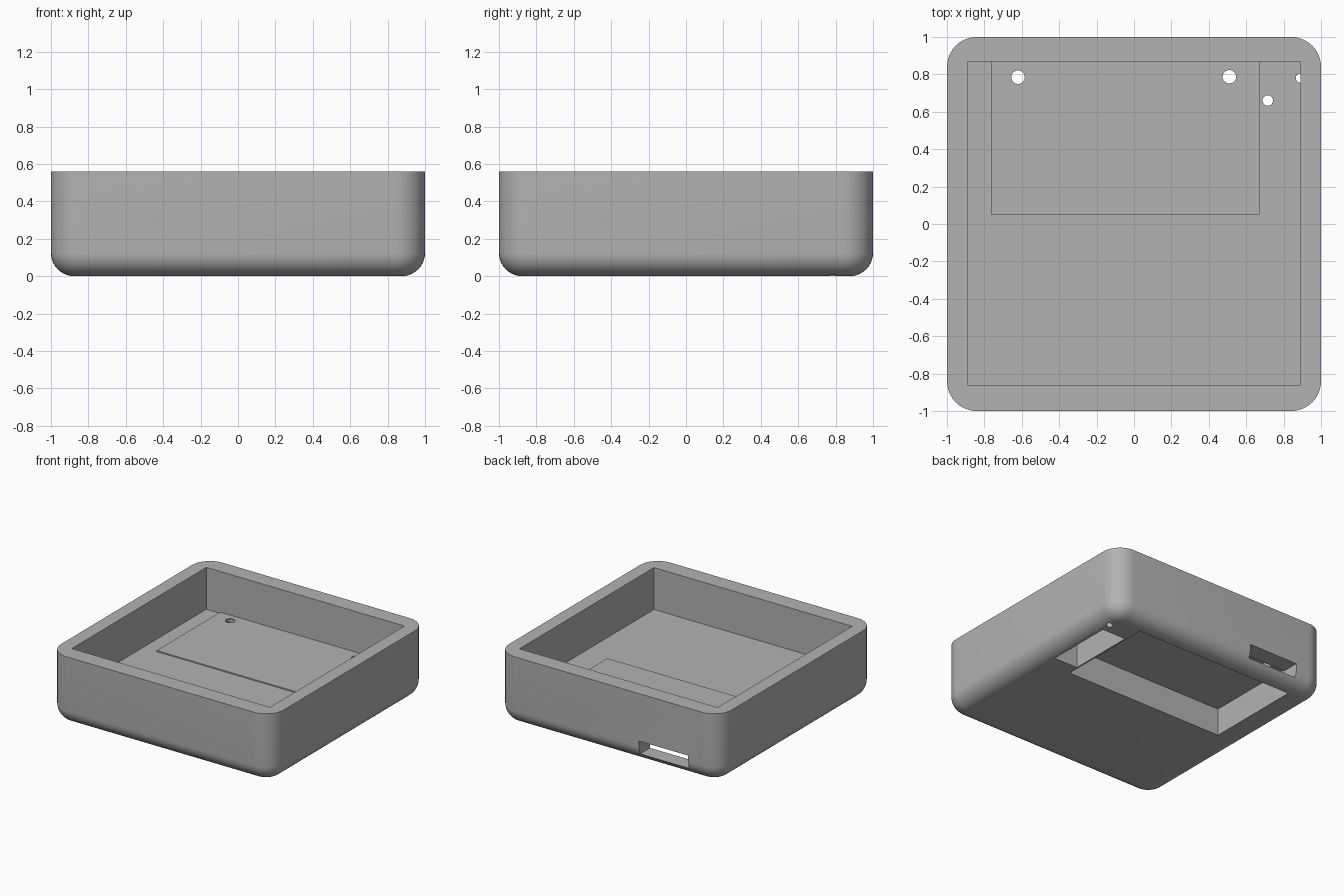
import bpy, bmesh, math

if "Cube" in bpy.data.objects:
    bpy.data.objects.remove(bpy.data.objects["Cube"], do_unlink=True)

GREY = (0.45, 0.45, 0.45, 1)
mat = bpy.data.materials.new("plain grey")
mat.use_nodes = True
mat.diffuse_color = GREY
mat.node_tree.nodes["Principled BSDF"].inputs["Base Color"].default_value = GREY

HEIGHT, CORNER, FILLET, FLOOR = 0.56, 0.16, 0.125, 0.22


def finish(name, bm):
    bmesh.ops.recalc_face_normals(bm, faces=bm.faces)
    mesh = bpy.data.meshes.new(name)
    bm.to_mesh(mesh)
    bm.free()
    mesh.materials.append(mat)
    ob = bpy.data.objects.new(name, mesh)
    bpy.context.collection.objects.link(ob)
    return ob


def box(name, x, y, z):
    bm = bmesh.new()
    bmesh.ops.create_cube(bm, size=1)
    for v in bm.verts:
        for i, (lo, hi) in enumerate((x, y, z)):
            v.co[i] = lo if v.co[i] < 0 else hi
    return finish(name, bm)


def peg(name, x, y, radius, top):
    bm = bmesh.new()
    bmesh.ops.create_cone(bm, cap_ends=True, segments=32, radius1=radius,
                          radius2=radius, depth=top + 0.1)
    bmesh.ops.translate(bm, vec=(x, y, (top - 0.1) / 2), verts=bm.verts)
    return finish(name, bm)


def combine(target, other, operation):
    mod = target.modifiers.new(other.name, "BOOLEAN")
    mod.operation, mod.object, mod.solver = operation, other, "EXACT"
    bpy.context.view_layer.objects.active = target
    bpy.ops.object.modifier_apply(modifier=mod.name)
    bpy.data.objects.remove(other, do_unlink=True)


def rounded_ring(bm, inset, z, steps=10):
    """Rounded square outline, shrunk by inset."""
    r, c = CORNER - inset, 1 - CORNER
    ring = []
    for quarter in range(4):
        mid = math.pi / 4 + quarter * math.pi / 2
        cx, cy = math.copysign(c, math.cos(mid)), math.copysign(c, math.sin(mid))
        for i in range(steps + 1):
            a = (quarter + i / steps) * math.pi / 2
            ring.append(bm.verts.new((cx + r * math.cos(a), cy + r * math.sin(a), z)))
    return ring


# Outer tray body: rounded corners and a rounded bottom edge
bm = bmesh.new()
rings = []
for i in range(11):
    a = i / 10 * math.pi / 2
    rings.append(rounded_ring(bm, FILLET * (1 - math.sin(a)), FILLET * (1 - math.cos(a))))
rings.append(rounded_ring(bm, 0, HEIGHT))
for low, high in zip(rings, rings[1:]):
    n = len(low)
    for k in range(n):
        bm.faces.new((low[k], low[(k + 1) % n], high[(k + 1) % n], high[k]))
bm.faces.new(rings[0][::-1])
bm.faces.new(rings[-1])
tray = finish("tray", bm)

# Upper cavity, with a thin raised panel on its floor
combine(tray, box("cavity", (-0.89, 0.89), (-0.86, 0.865), (FLOOR, 1)), "DIFFERENCE")
combine(tray, box("raised_panel", (-0.765, 0.67), (0.05, 0.88), (0.19, 0.23)), "UNION")

# Pockets in the underside, and the port through the back wall
combine(tray, box("large_pocket", (-0.76, 0.663), (0.055, 0.858), (-0.1, 0.221)), "DIFFERENCE")
combine(tray, box("small_pocket", (0.675, 0.885), (0.15, 0.7), (-0.1, 0.2)), "DIFFERENCE")
combine(tray, box("back_port", (-0.72, -0.278), (0.8, 1.1), (0.065, 0.175)), "DIFFERENCE")

# Round holes through the floor
for x, y, radius, top in ((-0.62, 0.785, 0.036, 0.3), (0.51, 0.787, 0.036, 0.3),
                          (0.715, 0.66, 0.028, 0.3), (0.89, 0.78, 0.025, 0.221)):
    combine(tray, peg("hole", x, y, radius, top), "DIFFERENCE")

# Smooth the rounded edges, keep the cut edges sharp
bpy.ops.object.select_all(action="DESELECT")
tray.select_set(True)
bpy.context.view_layer.objects.active = tray
bpy.ops.object.shade_smooth_by_angle(angle=math.radians(30))
